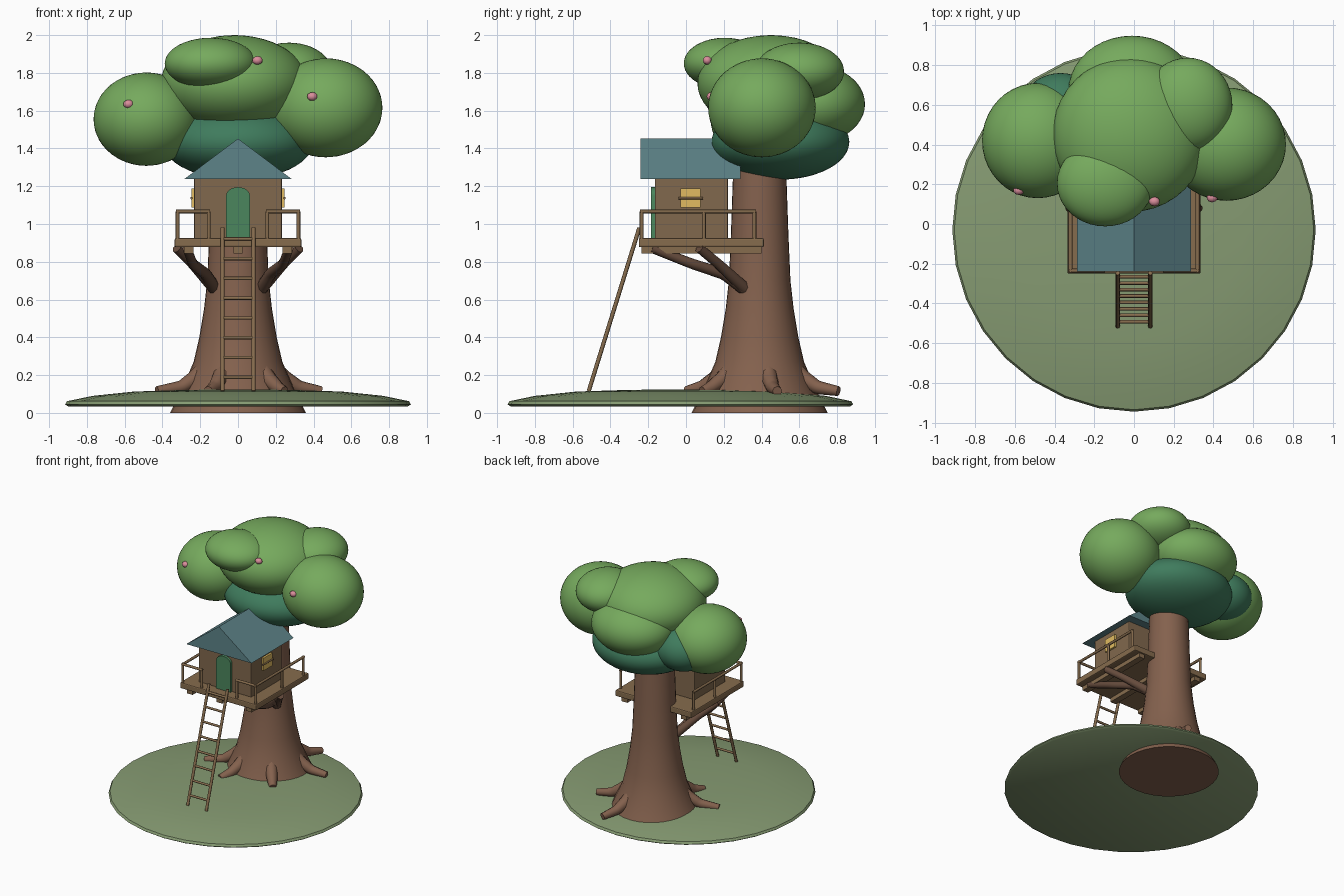
import bpy, bmesh, math
from mathutils import Vector

if "Cube" in bpy.data.objects:
    bpy.data.objects.remove(bpy.data.objects["Cube"])


def mat(name, r, g, b):
    m = bpy.data.materials.new(name)
    m.diffuse_color = (r, g, b, 1)
    m.use_nodes = True
    m.node_tree.nodes["Principled BSDF"].inputs["Base Color"].default_value = m.diffuse_color
    return m


GRASS = mat("grass", 0.24, 0.33, 0.17)
BARK = mat("bark", 0.23, 0.12, 0.075)
DARK_BARK = mat("dark_bark", 0.13, 0.07, 0.045)
WOOD = mat("wood", 0.24, 0.15, 0.075)
WALL = mat("wall_wood", 0.22, 0.14, 0.075)
ROOF = mat("roof", 0.11, 0.23, 0.25)
LEAF = mat("leaf", 0.18, 0.40, 0.11)
SHADE = mat("shade_leaf", 0.05, 0.20, 0.11)
DOOR = mat("door_green", 0.07, 0.24, 0.11)
GLASS = mat("window_yellow", 0.75, 0.50, 0.12)
FRUIT = mat("blossom_pink", 0.70, 0.27, 0.33)


def finish(name, bm, material, angle=None):
    bmesh.ops.recalc_face_normals(bm, faces=bm.faces)
    me = bpy.data.meshes.new(name)
    bm.to_mesh(me)
    bm.free()
    ob = bpy.data.objects.new(name, me)
    bpy.context.collection.objects.link(ob)
    me.materials.append(material)
    if angle:
        smooth(ob, angle)
    return ob


def smooth(ob, angle):
    bpy.ops.object.select_all(action='DESELECT')
    ob.select_set(True)
    bpy.context.view_layer.objects.active = ob
    bpy.ops.object.shade_smooth_by_angle(angle=math.radians(angle))


def box(name, lo, hi, material, bevel=0.0):
    lo, hi = Vector(lo), Vector(hi)
    bm = bmesh.new()
    bmesh.ops.create_cube(bm, size=1)
    bmesh.ops.scale(bm, vec=hi - lo, verts=bm.verts)
    bmesh.ops.translate(bm, vec=(lo + hi) / 2, verts=bm.verts)
    if bevel:
        bmesh.ops.bevel(bm, geom=bm.edges[:], offset=bevel, segments=2, profile=0.5, affect='EDGES')
    return finish(name, bm, material)


def lathe(name, profile, centre, material, n=32):
    """Stack rings of (radius, z) and cap both ends."""
    bm = bmesh.new()
    rings = [[bm.verts.new((centre[0] + r * math.cos(math.tau * i / n),
                            centre[1] + r * math.sin(math.tau * i / n), z))
              for i in range(n)] for r, z in profile]
    for a, b in zip(rings, rings[1:]):
        for i in range(n):
            j = (i + 1) % n
            bm.faces.new((a[i], a[j], b[j], b[i]))
    bm.faces.new(rings[0][::-1])
    bm.faces.new(rings[-1])
    return finish(name, bm, material, 40)


def prism(name, outline, y0, y1, material):
    """Extrude an (x, z) outline along y."""
    bm = bmesh.new()
    face = bm.faces.new([bm.verts.new((x, y0, z)) for x, z in outline])
    ext = bmesh.ops.extrude_face_region(bm, geom=[face])
    moved = [v for v in ext['geom'] if isinstance(v, bmesh.types.BMVert)]
    bmesh.ops.translate(bm, vec=(0, y1 - y0, 0), verts=moved)
    return finish(name, bm, material, 30)


def tube(name, path, radii, material, curved=False):
    """Round rod through points, with a radius at each point."""
    cu = bpy.data.curves.new(name, 'CURVE')
    cu.dimensions = '3D'
    cu.bevel_depth = 1.0
    cu.bevel_resolution = 2
    cu.use_fill_caps = True
    cu.resolution_u = 6
    if curved:
        sp = cu.splines.new('NURBS')
        sp.use_endpoint_u = True
        sp.order_u = 3
    else:
        sp = cu.splines.new('POLY')
    sp.points.add(len(path) - 1)
    for p, co, r in zip(sp.points, path, radii):
        p.co = (*co, 1)
        p.radius = r
    ob = bpy.data.objects.new(name, cu)
    bpy.context.collection.objects.link(ob)
    cu.materials.append(material)
    bpy.ops.object.select_all(action='DESELECT')
    ob.select_set(True)
    bpy.context.view_layer.objects.active = ob
    bpy.ops.object.convert(target='MESH')
    smooth(bpy.context.object, 50)


def blob(name, centre, radii, material, sub=4):
    bm = bmesh.new()
    bmesh.ops.create_icosphere(bm, subdivisions=sub, radius=1)
    bmesh.ops.scale(bm, vec=radii, verts=bm.verts)
    bmesh.ops.translate(bm, vec=centre, verts=bm.verts)
    finish(name, bm, material, 60)


# Ground mound and trunk
lathe("ground", [(0.9, 0.035), (0.915, 0.045), (0.905, 0.062), (0.77, 0.09), (0.55, 0.113),
                 (0.3, 0.121), (0.05, 0.125)], (0, -0.03), GRASS)
TY = 0.39
lathe("trunk", [(0.36, 0), (0.3, 0.12), (0.235, 0.27), (0.205, 0.4), (0.18, 0.55), (0.163, 0.7),
                (0.152, 0.95), (0.142, 1.24), (0.135, 1.5)], (0, TY), BARK)

# Roots: angle in degrees and reach
for i, (deg, reach) in enumerate([(12, 0.45), (68, 0.45), (204, 0.47), (248, 0.42), (309, 0.39)]):
    c, s = math.cos(math.radians(deg)), math.sin(math.radians(deg))
    path = [(c * r, TY + s * r, z) for r, z in
            [(0.17, 0.25), (0.25, 0.18), (0.33, 0.135), (reach, 0.115)]]
    tube(f"root_{i + 1}", path, [0.05, 0.046, 0.036, 0.026], BARK, True)

# Platform and its beams
box("platform", (-0.335, -0.25, 0.877), (0.335, 0.412, 0.925), WOOD, 0.008)
for x in (-0.26, 0, 0.26):
    box("floor_beam", (x - 0.025, -0.235, 0.845), (x + 0.025, 0.4, 0.88), WOOD)

# Braces, railings and windows on both sides
for s, side in ((-1, "left"), (1, "right")):
    tube(f"{side}_front_brace", [(s * 0.27, -0.18, 0.872), (s * 0.24, 0.03, 0.79),
         (s * 0.17, 0.2, 0.735), (s * 0.12, 0.31, 0.655)], [0.025, 0.027, 0.03, 0.034], DARK_BARK, True)
    tube(f"{side}_side_brace", [(s * 0.325, 0.07, 0.872), (s * 0.24, 0.17, 0.79),
         (s * 0.125, 0.31, 0.66)], [0.026, 0.028, 0.034], DARK_BARK, True)
    for x, y in ((0.32, -0.235), (0.155, -0.235), (0.32, 0.095), (0.32, 0.362)):
        tube(f"{side}_rail_post", [(s * x, y, 0.92), (s * x, y, 1.066)], [0.01] * 2, WOOD)
    tube(f"{side}_side_rail", [(s * 0.32, -0.243, 1.066), (s * 0.32, 0.37, 1.066)], [0.01] * 2, WOOD)
    tube(f"{side}_front_rail", [(s * 0.328, -0.235, 1.066), (s * 0.147, -0.235, 1.066)], [0.01] * 2, WOOD)
    xa, xb = sorted((s * 0.225, s * 0.247))
    box(f"{side}_window", (xa, -0.03, 1.087), (xb, 0.078, 1.188), GLASS)
    tube(f"{side}_window_bar", [(s * 0.246, -0.04, 1.137), (s * 0.246, 0.09, 1.137)], [0.007] * 2, WOOD)

# House
box("house_walls", (-0.232, -0.165, 0.92), (0.232, 0.222, 1.245), WALL, 0.006)
prism("roof", [(-0.286, 1.237), (0.286, 1.237), (0, 1.452)], -0.24, 0.288, ROOF)
arch = [(0.063 * math.cos(math.pi * i / 12), 1.15 + 0.045 * math.sin(math.pi * i / 12)) for i in range(13)]
prism("door", [(-0.063, 0.925), (0.063, 0.925)] + arch, -0.184, -0.15, DOOR)

# Ladder
foot, top = Vector((0, -0.515, 0.115)), Vector((0, -0.247, 0.98))
for x in (-0.082, 0.082):
    off = Vector((x, 0, 0))
    tube("ladder_stile", [foot + off, top + off], [0.011] * 2, WOOD)
for i in range(8):
    p = foot.lerp(top, 0.085 + i * 0.121)
    tube("ladder_rung", [p - Vector((0.082, 0, 0)), p + Vector((0.082, 0, 0))], [0.009] * 2, WOOD)

# Foliage
for name, centre, radii, m in [
    ("crown_main", (-0.02, 0.45, 1.745), (0.39, 0.39, 0.255), LEAF),
    ("crown_left", (-0.485, 0.42, 1.555), (0.28, 0.29, 0.247), LEAF),
    ("crown_right", (0.465, 0.402, 1.615), (0.3, 0.285, 0.262), LEAF),
    ("crown_front", (-0.145, 0.205, 1.85), (0.243, 0.217, 0.136), LEAF),
    ("crown_back_right", (0.27, 0.6, 1.808), (0.225, 0.237, 0.152), LEAF),
    ("crown_back", (-0.01, 0.67, 1.635), (0.32, 0.278, 0.21), LEAF),
    ("crown_under", (0, 0.5, 1.435), (0.4, 0.365, 0.2), SHADE),
    ("crown_under_left", (-0.37, 0.56, 1.51), (0.21, 0.2, 0.17), SHADE),
]:
    blob(name, centre, radii, m)

# Blossoms
for i, c in enumerate([(-0.58, 0.17, 1.635), (0.393, 0.133, 1.675), (0.103, 0.113, 1.866)]):
    blob(f"blossom_{i + 1}", c, (0.028, 0.024, 0.023), FRUIT, 2)
